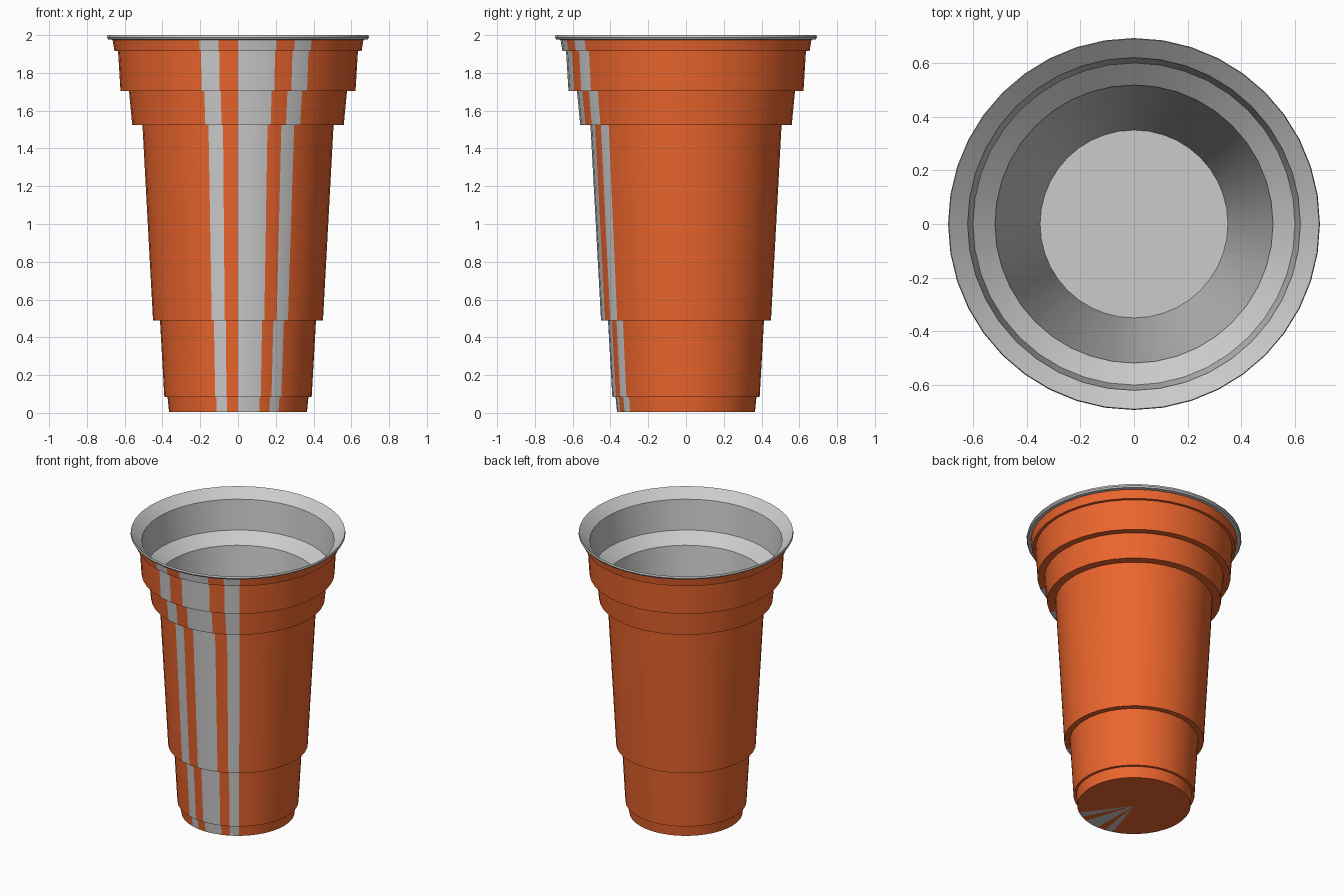
import bpy, bmesh
from math import sin, cos, radians, tau

if "Cube" in bpy.data.objects:
    bpy.data.objects.remove(bpy.data.objects["Cube"])

SIDES = 40
STRIPES = {38, 0, 1, 3}          # grey columns, counted from the front towards +x


def material(name, rgb):
    mat = bpy.data.materials.new(name)
    mat.diffuse_color = (*rgb, 1)
    mat.use_nodes = True
    mat.node_tree.nodes["Principled BSDF"].inputs["Base Color"].default_value = mat.diffuse_color
    return mat


def lathe(name, profile, mats, stripes=()):
    """Spin an (r, z) profile about z; r = 0 makes a single centre point."""
    bm = bmesh.new()
    rings = []
    for r, z in profile:
        if r == 0:
            rings.append([bm.verts.new((0, 0, z))] * SIDES)
        else:
            rings.append([bm.verts.new((r * sin(tau * i / SIDES), -r * cos(tau * i / SIDES), z))
                          for i in range(SIDES)])
    for a, b in zip(rings, rings[1:]):
        for i in range(SIDES):
            j = (i + 1) % SIDES
            corners = list(dict.fromkeys((a[i], a[j], b[j], b[i])))
            face = bm.faces.new(corners)
            face.material_index = 1 if i in stripes else 0
            face.smooth = True
    mesh = bpy.data.meshes.new(name)
    bm.to_mesh(mesh)
    bm.free()
    mesh.set_sharp_from_angle(angle=radians(30))
    for mat in mats:
        mesh.materials.append(mat)
    obj = bpy.data.objects.new(name, mesh)
    bpy.context.collection.objects.link(obj)
    return obj


orange = material("orange", (0.83, 0.13, 0.026))
grey = material("grey", (0.55, 0.55, 0.55))

# Stepped outer wall and base, with grey stripes running down the front
lathe("outer_wall", [
    (0, 0.005), (0.365, 0.005), (0.373, 0.083),
    (0.39, 0.083), (0.413, 0.49),
    (0.45, 0.49), (0.506, 1.525),
    (0.56, 1.525), (0.577, 1.703),
    (0.622, 1.703), (0.635, 1.915),
    (0.654, 1.915), (0.664, 1.975),
], [orange, grey], STRIPES)

# Rolled lip, flared mouth, inner ledge and floor
lathe("lip_and_lining", [
    (0.664, 1.975), (0.687, 1.977), (0.693, 1.987), (0.69, 2.0),
    (0.62, 1.94), (0.60, 1.73), (0.518, 1.66), (0.35, 0.03), (0, 0.03),
], [grey])
